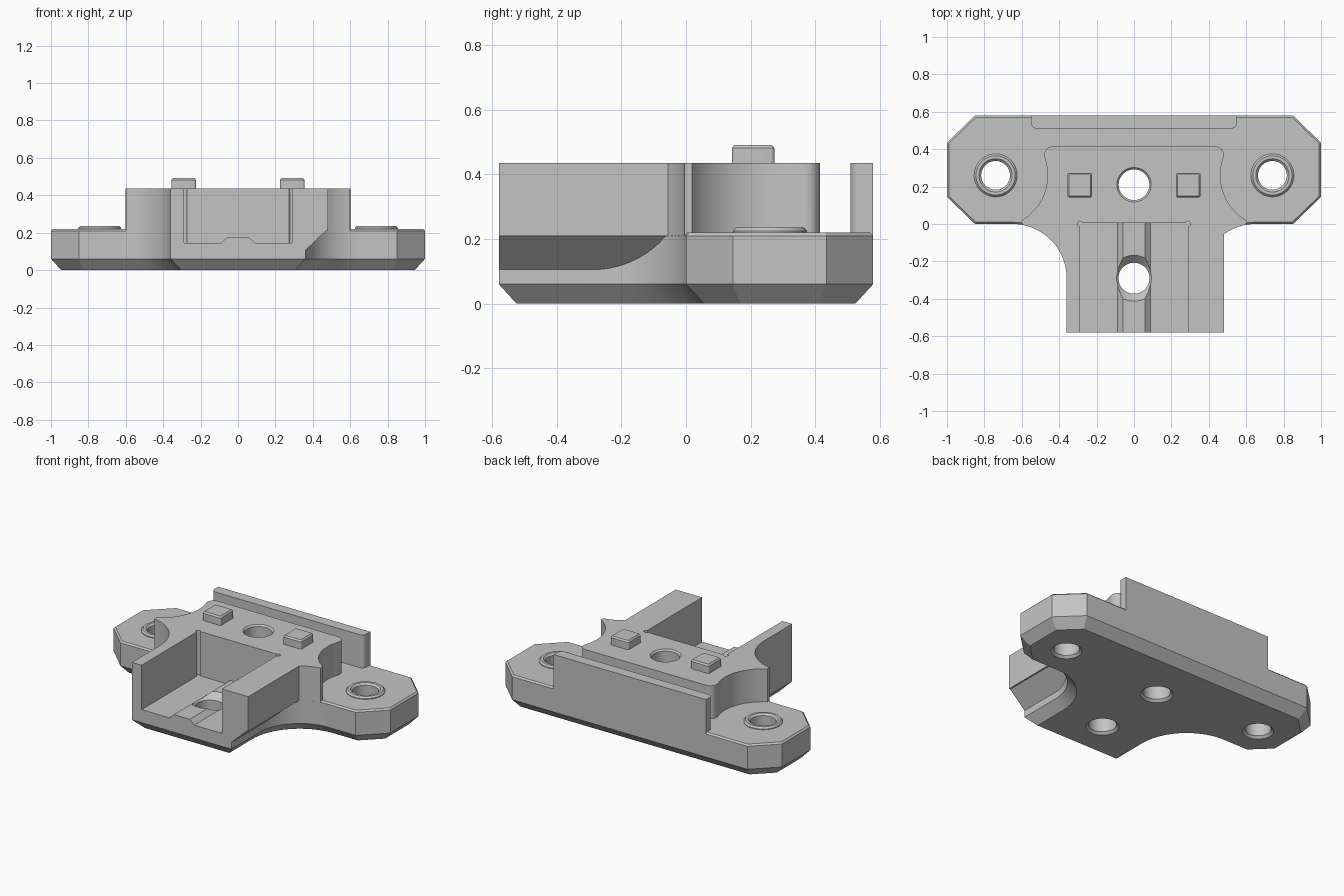
import bpy, bmesh
from math import sin, cos, radians
from mathutils import Vector

cube = bpy.data.objects.get("Cube")
if cube:
    bpy.data.objects.remove(cube, do_unlink=True)

grey = bpy.data.materials.new("plain grey")
grey.use_nodes = True
colour = (0.55, 0.55, 0.55, 1)
grey.diffuse_color = colour
for node in grey.node_tree.nodes:
    if node.type == 'BSDF_PRINCIPLED':
        node.inputs["Base Color"].default_value = colour


def arc(cx, cy, r, start, end, n):
    angles = [radians(start + (end - start) * i / n) for i in range(n + 1)]
    return [(cx + r * cos(a), cy + r * sin(a)) for a in angles]


def circle(cx, cy, r):
    return arc(cx, cy, r, 0, 360, 48)[:-1]


def mirrored(points):
    return [(-x, y) for x, y in reversed(points)]


def inset(points, d):
    """Mitred inset of a counter-clockwise outline."""
    pts = [Vector(p) for p in points]
    result = []
    for i, p in enumerate(pts):
        e1 = (p - pts[i - 1]).normalized()
        e2 = (pts[(i + 1) % len(pts)] - p).normalized()
        n1, n2 = Vector((-e1.y, e1.x)), Vector((-e2.y, e2.x))
        result.append(p + (n1 + n2) * (d / (1 + n1.dot(n2))))
    return result


def prism(name, outline, levels, along_y=False):
    """Stack an outline at (height, inset) levels and cap both ends."""
    bm = bmesh.new()
    rings = []
    for h, d in levels:
        rings.append([bm.verts.new((p[0], h, p[1]) if along_y else (p[0], p[1], h))
                      for p in inset(outline, d)])
    n = len(outline)
    for low, high in zip(rings, rings[1:]):
        for i in range(n):
            j = (i + 1) % n
            bm.faces.new((low[i], low[j], high[j], high[i]))
    bm.faces.new(rings[0][::-1])
    bm.faces.new(rings[-1])
    bmesh.ops.recalc_face_normals(bm, faces=bm.faces)
    mesh = bpy.data.meshes.new(name)
    bm.to_mesh(mesh)
    bm.free()
    mesh.materials.append(grey)
    obj = bpy.data.objects.new(name, mesh)
    bpy.context.collection.objects.link(obj)
    return obj


def activate(obj):
    bpy.ops.object.select_all(action='DESELECT')
    obj.select_set(True)
    bpy.context.view_layer.objects.active = obj


def cut(obj, cutters):
    activate(obj)
    for c in cutters:
        mod = obj.modifiers.new("cut", 'BOOLEAN')
        mod.operation = 'DIFFERENCE'
        mod.solver = 'EXACT'
        mod.object = c
        bpy.ops.object.modifier_apply(modifier=mod.name)


# T-shaped base with concave fillets and chamfered rims
right = [(0.36, -0.58)] + arc(0.65, -0.29, 0.29, 180, 90, 18)
right += [(0.85, 0), (1, 0.145), (1, 0.435), (0.85, 0.58)]
base = prism("base_plate", right + mirrored(right),
             [(0, 0.055), (0.06, 0), (0.21, 0), (0.22, 0.01)])

# Raised block, scooped around the side bosses, wider on its left
scoop = arc(0.74, 0.26, 0.278, 240, 160, 20) + arc(0.435, 0.37, 0.045, 0, 90, 8)
wide = [(0.48, -0.58)] + arc(0.65, -0.29, 0.29, 125.9, 100, 6) + scoop
narrow = [(0.36, -0.58)] + arc(0.65, -0.29, 0.29, 180, 100, 16) + scoop
block = prism("raised_block", wide + mirrored(narrow), [(0.105, 0), (0.435, 0)])

# Rear wall with rounded inner corners
corner = arc(0.52, 0.54, 0.03, -90, 0, 6) + [(0.55, 0.58)]
wall = prism("rear_wall", corner + mirrored(corner), [(0.15, 0), (0.435, 0)])

# Rib along the channel floor
rib = prism("channel_rib", [(-0.1, 0.135), (0.1, 0.135), (0.058, 0.175), (-0.058, 0.175)],
            [(-0.58, 0), (0.005, 0)], along_y=True)

# Square locating pins and screw bosses on both sides
parts = [base, block, wall, rib]
bosses = []
for side, x in (("right", -1), ("left", 1)):
    px, py, h = 0.29 * x, 0.208, 0.055
    square = []
    for k, (sx, sy) in enumerate(((1, 1), (-1, 1), (-1, -1), (1, -1))):
        square += arc(px + sx * h, py + sy * h, 0.011, 90 * k, 90 * k + 90, 3)
    parts.append(prism(side + "_pin", square, [(0.42, 0), (0.482, 0), (0.492, 0.008)]))
    bosses.append(prism(side + "_boss", circle(0.74 * x, 0.26, 0.115),
                        [(0.2, 0), (0.225, 0), (0.235, 0.01)]))
parts += bosses


def hole(x, y, r, top, flare):
    """Through-hole cutter flared at the top and slightly at the bottom."""
    return prism("hole_cutter", circle(x, y, r),
                 [(-0.02, -0.035), (0.015, 0), (top - flare, 0),
                  (top + 0.01, -flare - 0.01), (0.7, -flare - 0.01)])


# Cutters
pocket = prism("pocket_cutter", [(-0.29, -0.7), (0.29, -0.7), (0.29, 0.005), (-0.29, 0.005)],
               [(0.145, 0), (0.6, 0)])
reliefs = [prism("relief_cutter", circle(x, 0.0, 0.015), [(0.145, 0), (0.6, 0)])
           for x in (-0.288, 0.288)]
wedge = prism("wedge_cutter", [(0.36, 0.02), (1, 0.02), (1, 0.21), (0.47, 0.21), (0.36, 0.105)],
              [(-0.8, 0), (0.8, 0)], along_y=True)
centre_hole = hole(0, 0.21, 0.082, 0.435, 0.01)
channel_hole = hole(0, -0.29, 0.083, 0.175, 0.04)
side_holes = [hole(x, 0.26, 0.077, 0.235, 0.012) for x in (-0.74, 0.74)]

cut(block, [wedge, pocket] + reliefs + [centre_hole, channel_hole])
cut(base, [pocket] + reliefs + [centre_hole, channel_hole] + side_holes)
cut(rib, [channel_hole])
for boss, side_hole in zip(bosses, side_holes):
    cut(boss, [side_hole])

for c in [pocket, wedge, centre_hole, channel_hole] + reliefs + side_holes:
    bpy.data.objects.remove(c, do_unlink=True)

for obj in parts:
    activate(obj)
    bpy.ops.object.shade_smooth_by_angle(angle=radians(25))
